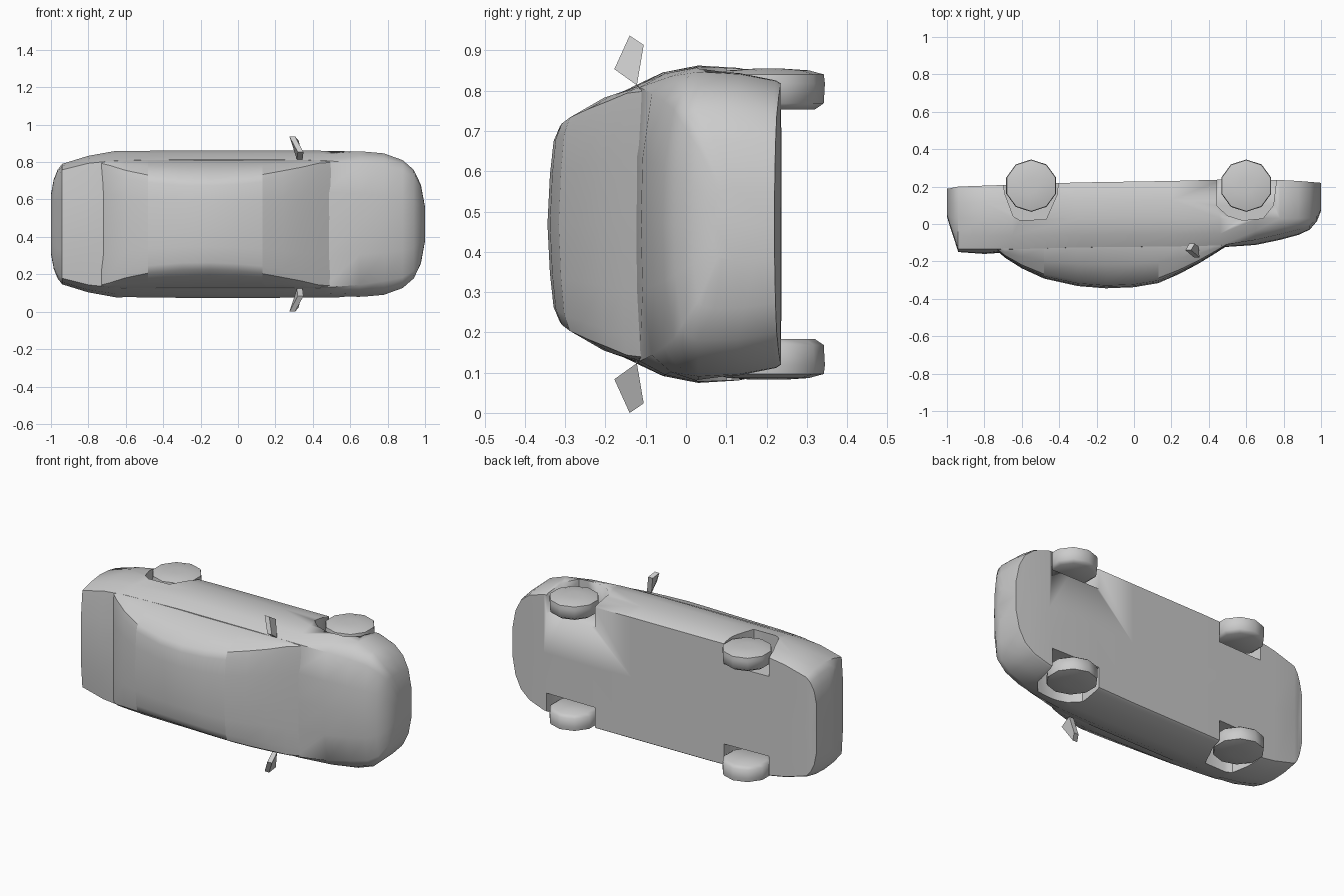
import bpy, bmesh, math
from mathutils import Vector

if "Cube" in bpy.data.objects:
    bpy.data.objects.remove(bpy.data.objects["Cube"])

MID = 0.4685  # centre plane of the car, which lies on its side


def finish(bm, name, angle=35):
    bmesh.ops.recalc_face_normals(bm, faces=bm.faces)
    me = bpy.data.meshes.new(name)
    bm.to_mesh(me)
    bm.free()
    ob = bpy.data.objects.new(name, me)
    bpy.context.collection.objects.link(ob)
    smooth(ob, angle)
    return ob


def smooth(ob, angle):
    bpy.ops.object.select_all(action='DESELECT')
    bpy.context.view_layer.objects.active = ob
    ob.select_set(True)
    bpy.ops.object.shade_smooth_by_angle(angle=math.radians(angle))


def loft(name, sections, closed=True, angle=35):
    """Skin rings of points; closed rings get end caps."""
    bm = bmesh.new()
    rings = [[bm.verts.new(p) for p in s] for s in sections]
    n = len(rings[0])
    for a, b in zip(rings, rings[1:]):
        for i in range(n if closed else n - 1):
            j = (i + 1) % n
            bm.faces.new((a[i], a[j], b[j], b[i]))
    if closed:
        bm.faces.new(rings[0])
        bm.faces.new(rings[-1])
    return finish(bm, name, angle)


def section(x, half, full=True):
    """Mirror half profile of (y, half width), first point on the centre."""
    right = [(x, y, MID + w) for y, w in half]
    left = [(x, y, MID - w) for y, w in half[1:]]
    if full:  # last point is on the centre too
        left = left[:-1]
    return (right + left[::-1]) if full else (left[::-1] + right)


# Lower body: x, half width, top half width, centre top, edge top, bottom
stations = [
    (-1.0, .16, .14, .04, .05, .19), (-.985, .24, .22, -.01, 0, .19),
    (-.965, .29, .26, -.07, -.06, .195), (-.94, .322, .29, -.15, -.135, .2),
    (-.80, .365, .325, -.16, -.135, .205), (-.65, .392, .34, -.15, -.135, .21),
    (-.3, .394, .345, -.13, -.125, .222), (.2, .394, .345, -.12, -.12, .23),
    (.46, .392, .34, -.125, -.115, .237), (.65, .39, .325, -.112, -.085, .237),
    (.78, .378, .305, -.085, -.055, .235), (.88, .342, .285, -.058, -.03, .23),
    (.94, .29, .25, -.03, -.01, .225), (.978, .21, .19, .015, .03, .222),
    (1.0, .09, .08, .07, .08, .22)]


def body_section(x, hw, ht, yt, ye, yb):
    ym = max(.03, ye + .04)
    return section(x, [(yt, 0), (yt + .15 * (ye - yt), ht * .5), (ye, ht),
                       ((ye + ym) / 2 - .01, ht + .65 * (hw - ht)), (ym, hw),
                       ((ym + yb) / 2, hw * .985), (yb - .012, hw * .94),
                       (yb, hw * .92), (yb, 0)])


body = loft("car_body", [body_section(*s) for s in stations])

# Wheel wells cut from both sides
arches = {
    "rear": [(-.715, .3), (-.69, .16), (-.645, .04), (-.61, .02), (-.47, .025),
             (-.41, .16), (-.40, .3)],
    "front": [(.44, .3), (.44, .1), (.5, .045), (.58, .02), (.69, .03),
              (.745, .1), (.77, .3)]}
for end, outline in arches.items():
    for side, s in (("left", -1), ("right", 1)):
        cut = loft(end + "_" + side + "_well_cutter",
                   [[(x, y, MID + s * d) for x, y in outline] for d in (.24, .5)])
        cut.hide_render = True
        cut.hide_viewport = False
        mod = body.modifiers.new("well", 'BOOLEAN')
        mod.operation = 'DIFFERENCE'
        mod.solver = 'EXACT'
        mod.object = cut
        smooth(body, 35)
        bpy.ops.object.modifier_apply(modifier="well")
        bpy.data.objects.remove(cut)

# Cabin: x, centre height, roof-edge half width, belt height, belt half width
cabin = [
    (-.73, -.145, .325, -.135, .33), (-.69, -.18, .315, -.135, .338),
    (-.6, -.237, .287, -.13, .342), (-.48, -.292, .262, -.13, .342),
    (-.3, -.332, .244, -.125, .342), (-.15, -.344, .242, -.12, .342),
    (0, -.338, .25, -.12, .342), (.13, -.316, .265, -.12, .342),
    (.24, -.268, .285, -.12, .342), (.34, -.215, .304, -.12, .342),
    (.43, -.16, .325, -.115, .34), (.5, -.115, .33, -.105, .335)]


def cabin_section(x, yt, wt, yb, wb):
    ye = min(yt + .1 * (yb - yt) + .008, yb)
    return section(x, [(yt, 0), (yt + .2 * (ye - yt), wt * .5),
                       (yt + .5 * (ye - yt), wt * .85), (ye, wt),
                       ((ye + yb) / 2, (wt + wb) / 2 + .012 * (yb - ye) / .2),
                       (yb, wb), (yb + .03, wb + .003)], full=False)


for name, a, b in (("rear_window", 0, 4), ("roof", 3, 8), ("windscreen", 7, 12)):
    loft(name, [cabin_section(*c) for c in cabin[a:b]], closed=False, angle=40)

# Wheels: ten-sided, rounded on the outer face
rings = [(.115, .285), (.137, .30), (.14, .35), (.137, .372), (.10, .382), (.04, .386)]
for end, cx, cy in (("rear", -.55, .205), ("front", .60, .205)):
    for side, s in (("left", -1), ("right", 1)):
        loft(end + "_" + side + "_wheel",
             [[(cx + r * math.cos(math.tau * (i + .5) / 10),
                cy + r * math.sin(math.tau * (i + .5) / 10), MID + s * d)
               for i in range(10)] for r, d in rings], angle=60)

# Door mirrors: small tapered wedges, (x, y, distance from centre)
base = [(.345, -.122, .345), (.35, -.178, .385), (.305, -.14, .4685), (.325, -.105, .445)]
for side, s in (("left", -1), ("right", 1)):
    loft(side + "_mirror",
         [[(x + dx, y, MID + s * d) for x, y, d in base] for dx in (-.03, 0)], angle=40)
